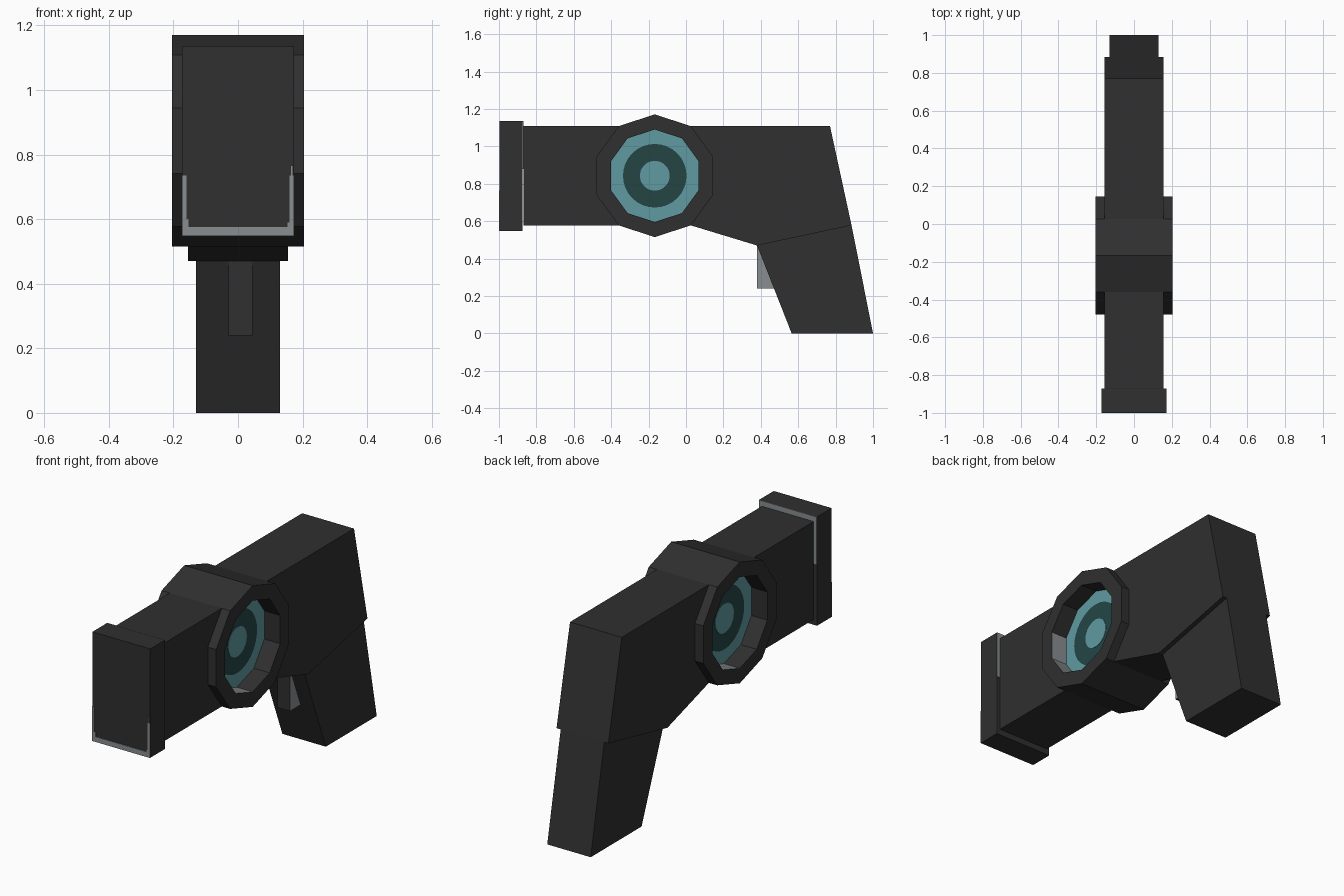
import bpy, bmesh, math

if "Cube" in bpy.data.objects:
    bpy.data.objects.remove(bpy.data.objects["Cube"])


def material(name, rgb):
    m = bpy.data.materials.new(name)
    m.diffuse_color = (*rgb, 1)
    m.use_nodes = True
    m.node_tree.nodes["Principled BSDF"].inputs["Base Color"].default_value = m.diffuse_color
    return m


DARK = material("charcoal", (0.029, 0.029, 0.029))
GREY = material("worn grey", (0.25, 0.27, 0.28))
TEAL = material("lens teal", (0.115, 0.33, 0.36))
DEEP = material("deep teal", (0.018, 0.06, 0.06))

CY, CZ = -0.167, 0.843      # centre of the lens housing


def finish(name, bm, mats):
    bmesh.ops.recalc_face_normals(bm, faces=bm.faces)
    me = bpy.data.meshes.new(name)
    bm.to_mesh(me)
    bm.free()
    for m in mats:
        me.materials.append(m)
    ob = bpy.data.objects.new(name, me)
    bpy.context.collection.objects.link(ob)
    return ob


def prism(name, pts, x0, x1, mats, rule=None):
    """Extrude a (y, z) profile from x0 to x1."""
    bm = bmesh.new()
    a = [bm.verts.new((x0, y, z)) for y, z in pts]
    b = [bm.verts.new((x1, y, z)) for y, z in pts]
    bm.faces.new(a)
    bm.faces.new(b)
    n = len(pts)
    for i in range(n):
        j = (i + 1) % n
        bm.faces.new((a[i], a[j], b[j], b[i]))
    bm.normal_update()
    if rule:
        for f in bm.faces:
            f.material_index = rule(f)
    return finish(name, bm, mats)


def box(name, x0, x1, y0, y1, z0, z1, mat):
    return prism(name, [(y0, z0), (y1, z0), (y1, z1), (y0, z1)], x0, x1, [mat])


def ring(r, n):
    return [(CY + r * math.sin(2 * math.pi * k / n),
             CZ + r * math.cos(2 * math.pi * k / n)) for k in range(n)]


# Body halves, notched to meet the ten-sided housing
o = ring(0.328, 10)
prism("front_body", [(-0.87, 0.578), o[6], o[7], o[8], o[9], (-0.87, 1.108)],
      -0.155, 0.155, [DARK])
prism("rear_body", [o[1], o[2], o[3], o[4], (0.38, 0.47), (0.885, 0.578), (0.77, 1.108)],
      -0.155, 0.155, [DARK])

# Grip and trigger (trigger has grey flanks)
prism("grip", [(0.38, 0.47), (0.885, 0.578), (1.0, 0), (0.565, 0)], -0.13, 0.13, [DARK])
prism("trigger", [(0.38, 0.24), (0.475, 0.24), (0.40, 0.472), (0.38, 0.469)],
      -0.03, 0.045, [DARK, GREY], lambda f: int(abs(f.normal.x) > 0.9))

# Muzzle block
box("muzzle", -0.173, 0.173, -0.997, -0.873, 0.548, 1.137, DARK)

# Worn trim plates on the muzzle front and back
box("front_trim_bottom", -0.173, 0.173, -1.0, -0.997, 0.548, 0.576, GREY)
box("back_trim_top", -0.173, 0.173, -0.873, -0.87, 1.108, 1.137, GREY)
for s, side in ((1, "right"), (-1, "left")):
    a, b, c = sorted((s * 0.16, s * 0.173)), sorted((s * 0.153, s * 0.16)), sorted((s * 0.155, s * 0.173))
    box("front_trim_" + side, *a, -1.0, -0.997, 0.576, 0.735, GREY)
    box("front_trim_inner_" + side, *b, -1.0, -0.997, 0.576, 0.60 if s < 0 else 0.59, GREY)
    box("back_trim_" + side, *c, -0.873, -0.87, 0.88, 1.108, GREY)
box("front_trim_scratch", 0.164, 0.169, -1.0, -0.997, 0.735, 0.765, GREY)

# Lens housing with a recessed pocket on each side
bm = bmesh.new()
W, FLOOR = 0.205, 0.11
inner = ring(0.247, 10)


def loop(pts, x):
    return [bm.verts.new((x, y, z)) for y, z in pts]


outer = {s: loop(o, s * W) for s in (1, -1)}
for i in range(10):
    j = (i + 1) % 10
    bm.faces.new((outer[1][i], outer[1][j], outer[-1][j], outer[-1][i]))
for s, worn in ((1, (5, 6, 7)), (-1, (2, 3, 4))):
    rim, base = loop(inner, s * W), loop(inner, s * FLOOR)
    for i in range(10):
        j = (i + 1) % 10
        bm.faces.new((outer[s][i], outer[s][j], rim[j], rim[i]))
        wall = bm.faces.new((rim[i], rim[j], base[j], base[i]))
        wall.material_index = 1 if i in worn else 0
    bm.faces.new(base).material_index = 2
finish("lens_housing", bm, [DARK, GREY, TEAL])

# Painted lens rings as thin plates
for s, side in ((1, "right"), (-1, "left")):
    prism("lens_iris_" + side, ring(0.17, 32), s * FLOOR, s * (FLOOR + 0.002), [DEEP])
    prism("lens_pupil_" + side, ring(0.08, 20), s * FLOOR, s * (FLOOR + 0.004), [TEAL])
